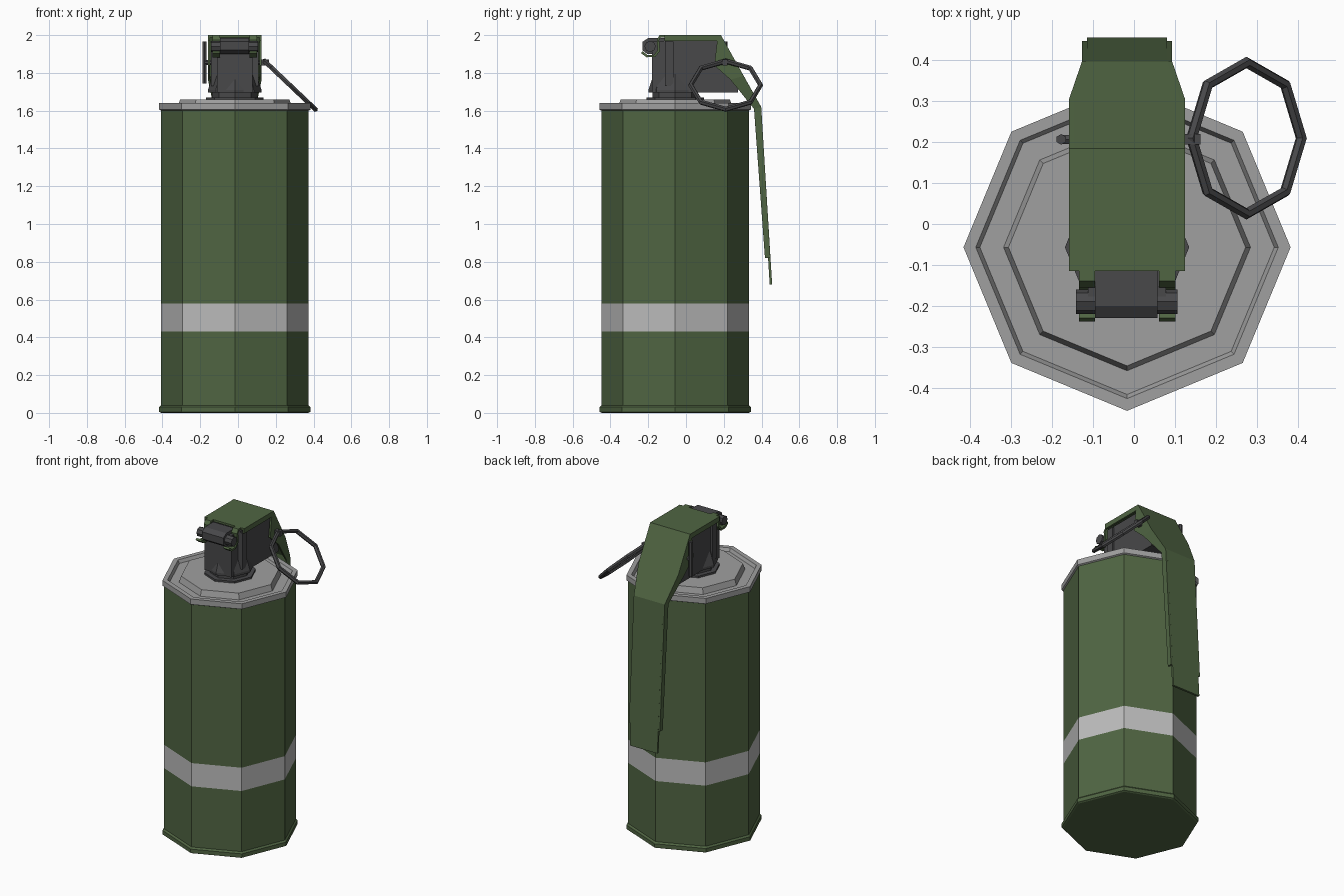
import bpy, bmesh, math
from mathutils import Matrix, Vector

if "Cube" in bpy.data.objects:
    bpy.data.objects.remove(bpy.data.objects["Cube"])

CX, CY = -0.017, -0.057   # axis of the canister


def material(name, r, g, b):
    m = bpy.data.materials.new(name)
    m.diffuse_color = (r, g, b, 1)
    m.use_nodes = True
    m.node_tree.nodes["Principled BSDF"].inputs["Base Color"].default_value = m.diffuse_color
    return m


GREEN = material("green_paint", 0.08, 0.13, 0.055)
STRIPE = material("stripe_paint", 0.5, 0.5, 0.5)
LID = material("lid_metal", 0.35, 0.35, 0.35)
DARK = material("dark_metal", 0.065, 0.065, 0.068)


def finish(name, bm, mats, fix=True):
    if fix:
        bmesh.ops.recalc_face_normals(bm, faces=bm.faces[:])
    me = bpy.data.meshes.new(name)
    bm.to_mesh(me)
    bm.free()
    for m in mats:
        me.materials.append(m)
    ob = bpy.data.objects.new(name, me)
    bpy.context.collection.objects.link(ob)
    return ob


def lathe(name, profile, mats, slots=None, n=8):
    """Turn an (r, z) profile around the canister axis and cap both ends."""
    bm = bmesh.new()
    rings = [[bm.verts.new((CX + r * math.cos(2 * math.pi * k / n),
                            CY + r * math.sin(2 * math.pi * k / n), z))
              for k in range(n)] for r, z in profile]
    for i, (a, b) in enumerate(zip(rings, rings[1:])):
        for k in range(n):
            j = (k + 1) % n
            f = bm.faces.new((a[k], a[j], b[j], b[k]))
            f.material_index = slots[i] if slots else 0
    bm.faces.new(rings[0][::-1])
    bm.faces.new(rings[-1])
    return finish(name, bm, mats)


def prism(name, outline, x0, x1, mat):
    """Extrude a (y, z) outline from x0 to x1."""
    bm = bmesh.new()
    a, b = [[bm.verts.new((x, y, z)) for y, z in outline] for x in (x0, x1)]
    bm.faces.new(a)
    bm.faces.new(b)
    for i in range(len(a)):
        j = (i + 1) % len(a)
        bm.faces.new((a[i], a[j], b[j], b[i]))
    return finish(name, bm, [mat])


def box(name, x0, x1, y0, y1, z0, z1, mat):
    return prism(name, [(y0, z0), (y1, z0), (y1, z1), (y0, z1)], x0, x1, mat)


def sheet(name, pairs, mat, thick=0.013, offset=-1):
    """Thin bent plate through pairs of edge points."""
    bm = bmesh.new()
    rows = [[bm.verts.new(p) for p in pair] for pair in pairs]
    for a, b in zip(rows, rows[1:]):
        bm.faces.new((a[0], a[1], b[1], b[0]))
    ob = finish(name, bm, [mat], fix=False)
    s = ob.modifiers.new("thickness", "SOLIDIFY")
    s.thickness, s.offset = thick, offset
    return ob


def rod(name, a, b, r, mat, n=8):
    a, b = Vector(a), Vector(b)
    bm = bmesh.new()
    rot = (b - a).to_track_quat('Z', 'Y').to_matrix().to_4x4()
    bmesh.ops.create_cone(bm, cap_ends=True, segments=n, radius1=r, radius2=r,
                          depth=(b - a).length,
                          matrix=Matrix.Translation((a + b) / 2) @ rot)
    return finish(name, bm, [mat])


# Canister with rolled base and painted stripe
lathe("canister", [(0.39, 0), (0.40, 0.005), (0.40, 0.03), (0.39, 0.04), (0.39, 0.43),
                   (0.39, 0.58), (0.39, 1.61)], [GREEN, STRIPE], [0, 0, 0, 0, 1, 0])

# Stepped lid
lathe("lid", [(0.39, 1.60), (0.40, 1.605), (0.40, 1.64), (0.37, 1.64), (0.36, 1.62),
              (0.302, 1.62), (0.29, 1.658)], [LID])

# Neck collar and fuse housing
lathe("neck", [(0.152, 1.655), (0.152, 1.67), (0.12, 1.67), (0.12, 1.695),
               (0.142, 1.695), (0.142, 1.71), (0.112, 1.80)], [DARK])
prism("fuse_housing", [(-0.11, 1.697), (0.275, 1.697), (0.275, 1.77), (0.17, 1.975),
                       (-0.11, 1.975)], CX - 0.113, CX + 0.113, DARK)
box("housing_front", CX - 0.095, CX + 0.095, -0.18, -0.10, 1.697, 1.965, DARK)
for s in (-1, 1):
    box("housing_rib", CX + s * 0.10, CX + s * 0.125, -0.11, -0.065, 1.73, 1.965, DARK)

# Hinge
rod("hinge_pin", (-0.142, -0.19, 1.94), (0.106, -0.19, 1.94), 0.03, DARK)
prism("hinge_knuckle", [(-0.115, 1.90), (-0.115, 1.985), (-0.20, 1.985), (-0.23, 1.965),
                        (-0.23, 1.92), (-0.205, 1.90)], -0.095, 0.057, DARK)

# Lever plate: (half width, outer y, z, inner y, z) along its length
lever = [(0.13, -0.115, 2.0, -0.115, 1.968), (0.13, 0.165, 2.0, 0.165, 1.968),
         (0.13, 0.185, 2.0, 0.15, 1.84), (0.13, 0.305, 1.785, 0.235, 1.765),
         (0.098, 0.398, 1.62, 0.36, 1.61), (0.098, 0.447, 0.82, 0.418, 0.82)]
plate = lever[:-1] + [(0.098, 0.456, 0.68, 0, 0)]
sheet("lever", [((CX - w, y, z), (CX + w, y, z)) for w, y, z, _, _ in plate], GREEN)
for s in (-1, 1):
    # Folded lever edges
    sheet("lever_flange", [((CX + s * w, y, z), (CX + s * w, yi, zi))
                           for w, y, z, yi, zi in lever], GREEN, 0.012, s)
    # Hooks curling behind and under the hinge pin
    a, b = sorted((CX + s * 0.078, CX + s * 0.118))
    hook = [(-0.23, 1.915), (-0.205, 1.895), (-0.17, 1.895), (-0.15, 1.92),
            (-0.155, 1.975), (-0.14, 2.0), (-0.105, 2.0)]
    sheet("lever_hook", [((a, y, z), (b, y, z)) for y, z in hook], GREEN)

# Safety pin with eye and spread ends
rod("safety_pin", (-0.178, 0.207, 1.855), (0.135, 0.207, 1.855), 0.013, DARK, 6)
for dz in (-0.112, 0.11):
    rod("pin_leg", (-0.178, 0.207, 1.855), (-0.178, 0.207, 1.855 + dz), 0.013, DARK, 6)
box("pin_eye", 0.125, 0.163, 0.194, 0.22, 1.84, 1.872, DARK)

# Octagonal pull ring, hanging at a slant
bpy.ops.mesh.primitive_torus_add(major_segments=8, minor_segments=6, major_radius=0.185,
                                 minor_radius=0.014, location=(0.275, 0.21, 1.735),
                                 rotation=(0, math.radians(43.5), 0))
ring = bpy.context.object
ring.name = "pull_ring"
ring.data.materials.append(DARK)
ring.data.shade_flat()
